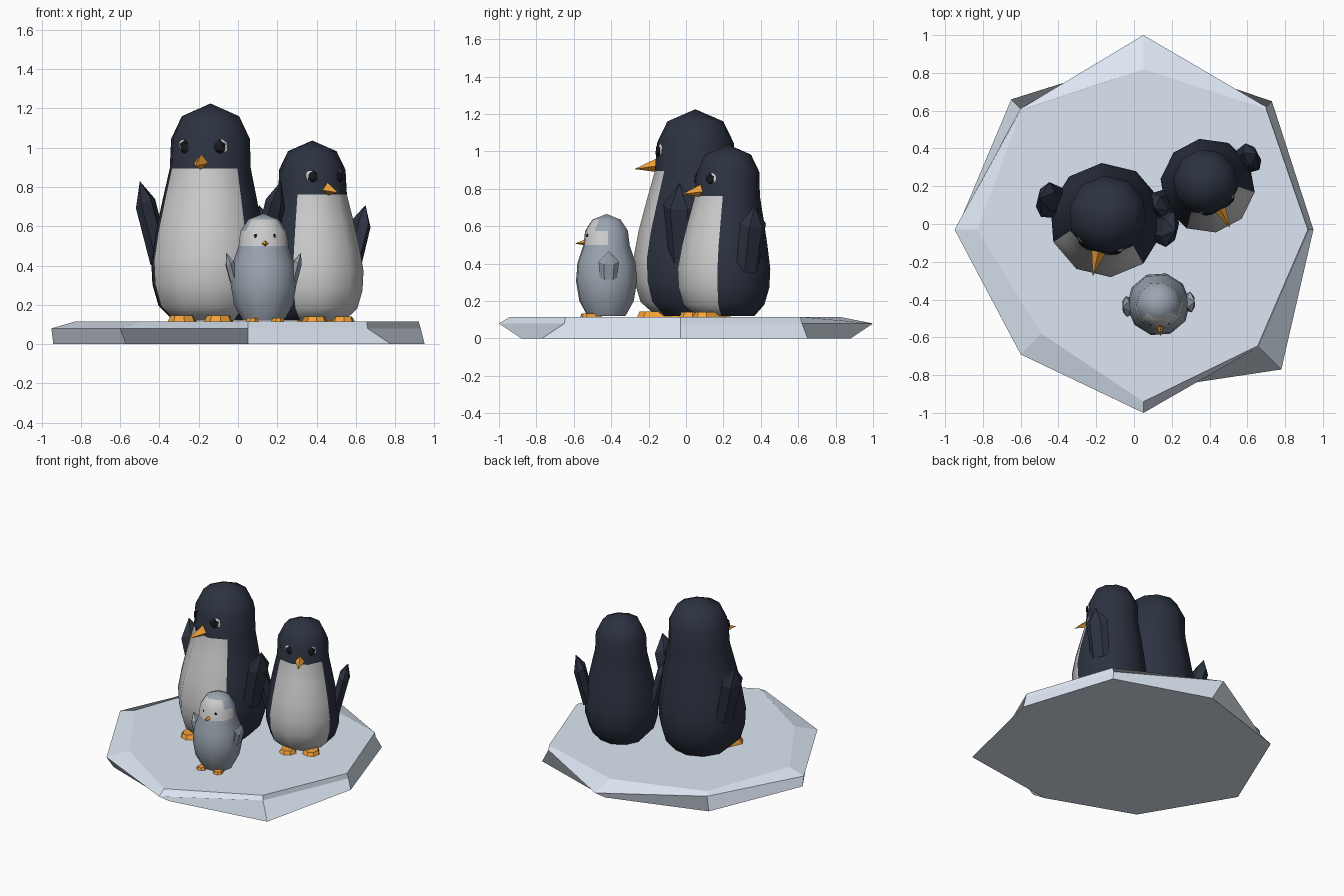
import bpy, bmesh, math
from math import radians, sin, cos
from mathutils import Matrix, Vector

if "Cube" in bpy.data.objects:
    bpy.data.objects.remove(bpy.data.objects["Cube"])

COLOURS = {
    "dark": (0.025, 0.032, 0.052, 1), "white": (0.88, 0.88, 0.88, 1),
    "orange": (0.9, 0.36, 0.04, 1), "grey": (0.33, 0.38, 0.44, 1),
    "black": (0.01, 0.01, 0.014, 1), "ice": (0.72, 0.80, 0.90, 1),
}
MATS = {}
for key, col in COLOURS.items():
    MATS[key] = bpy.data.materials.new(key)
    MATS[key].diffuse_color = col


def finish(name, bm, mats, matrix, smooth=None):
    bmesh.ops.recalc_face_normals(bm, faces=bm.faces)
    bm.transform(matrix)
    me = bpy.data.meshes.new(name)
    bm.to_mesh(me)
    bm.free()
    for m in mats:
        me.materials.append(MATS[m])
    ob = bpy.data.objects.new(name, me)
    bpy.context.collection.objects.link(ob)
    if smooth:
        bpy.ops.object.select_all(action='DESELECT')
        ob.select_set(True)
        bpy.context.view_layer.objects.active = ob
        bpy.ops.object.shade_smooth_by_angle(angle=radians(smooth))
    return ob


def loft(name, rings, mats, matrix=Matrix(), pick=None, smooth=None):
    """Skin a stack of rings; a ring of one point closes to a tip."""
    bm = bmesh.new()
    rows = [[bm.verts.new(p) for p in r] for r in rings]
    bm.faces.new(rows[0])
    for i, (a, b) in enumerate(zip(rows, rows[1:])):
        n = len(a)
        for k in range(n):
            j = (k + 1) % n
            top = [b[0]] if len(b) == 1 else [b[j], b[k]]
            f = bm.faces.new([a[k], a[j]] + top)
            if pick:
                f.material_index = pick(i, k)
    if len(rows[-1]) > 2:
        bm.faces.new(rows[-1])
    return finish(name, bm, mats, matrix, smooth)


def body(name, profile, mats, matrix, pick):
    rings = []
    for z, r, fwd in profile:
        if r == 0:
            rings.append([(0, -fwd, z)])
        else:
            angles = [radians(216 + 36 * k) for k in range(10)]
            rings.append([(r * cos(a), r * sin(a) - fwd, z) for a in angles])
    loft(name, rings, mats, matrix, pick, 45)


def flipper(name, side, mat, matrix, z, r, width, thick):
    """Flat six-sided paddle, leaning outward, with a pointed tip."""
    rings = []
    for zz, rr, w in ((z[0], r[0], width * .85), (z[1], r[1], width)):
        rings.append([(side * (rr + thick * sin(radians(60 * k))), w * cos(radians(60 * k)),
                       zz - thick * .6 * sin(radians(60 * k))) for k in range(6)])
    rings.append([(side * r[2], 0, z[2])])
    loft(name, rings, [mat], matrix)


def blob(name, mat, matrix, angle, radius, z, size):
    """Flattened low-poly ball set on the head at an angle from the beak."""
    bm = bmesh.new()
    bmesh.ops.create_icosphere(bm, subdivisions=1, radius=1)
    place = (Matrix.Rotation(radians(angle), 4, 'Z') @ Matrix.Translation((0, -radius, z))
             @ Matrix.Diagonal((*size, 1)))
    finish(name, bm, [mat], matrix @ place)


def beak(name, matrix, y0, zc, half_w, up, down, tip):
    base = [(-half_w, y0, zc), (0, y0, zc - down), (half_w, y0, zc), (0, y0, zc + up)]
    loft(name, [base, [tip]], ["orange"], matrix)


def foot(name, side, matrix, x, back, front, w, h):
    """Webbed wedge, wider at the toes."""
    rings = []
    for s, z in ((1, 0), (.8, h)):
        pts = [(-.5, back), (.5, back), (1, front * .85), (.4, front), (-.4, front), (-1, front * .85)]
        rings.append([(side * x + px * w * s, y * (1 if s == 1 else .96), z) for px, y in pts])
    loft(name, rings, ["orange"], matrix)


def placed(x, y, yaw, s):
    return (Matrix.Translation((x, y, .115)) @ Matrix.Rotation(radians(yaw), 4, 'Z')
            @ Matrix.Scale(s, 4))


# Ice floe: bottom, rim and top outlines
bottom = [(.05, .88), (.73, .65), (.95, -.03), (.78, -.77), (.05, -.88), (-.57, -.65), (-.94, -.03), (-.65, .66)]
rim = [(.05, 1), (.70, .62), (.93, -.03), (.66, -.65), (.05, -1), (-.60, -.69), (-.95, -.03), (-.60, .61)]
top = [(.05, .82), (.70, .61), (.92, -.03), (.655, -.645), (.05, -.94), (-.49, -.58), (-.83, -.03), (-.595, .605)]
loft("ice_floe", [[(x, y, z) for x, y in ring] for ring, z in ((bottom, 0), (rim, .08), (top, .115))], ["ice"])

# Two adult penguins share one design at different sizes
ADULT = [(.005, .19, .02), (.08, .265, .03), (.19, .297, .03), (.31, .303, .03), (.46, .28, .025),
         (.62, .247, .015), (.78, .212, .005), (.93, .206, 0), (1.045, .15, 0), (1.11, 0, 0)]
for label, M in (("large", placed(-.14, .05, -13.5, 1)), ("medium", placed(.378, .225, 28, .83))):
    body(label + "_penguin_body", ADULT, ["dark", "white"], M,
         lambda i, k: 1 if i < 6 and k < 3 else 0)
    beak(label + "_penguin_beak", M, -.175, .81, .046, .055, .04, (0, -.335, .79))
    for side, tag in ((-1, "_right"), (1, "_left")):
        flipper(label + "_flipper" + tag, side, "dark", M, (.31, .60, .715), (.265, .34, .37), .095, .045)
        blob(label + "_eye_white" + tag, "white", M, side * 29, .19, .89, (.044, .018, .05))
        blob(label + "_eye" + tag, "black", M, side * 26.5, .198, .888, (.036, .022, .04))
        foot(label + "_foot" + tag, side, M, .095, -.05, -.29, .07, .03)

# Chick with pale face
CHICK = [(.005, .105, 0), (.085, .15, 0), (.19, .168, 0), (.29, .16, 0), (.385, .127, 0),
         (.46, .118, 0), (.52, .078, 0), (.55, 0, 0)]
M = placed(.13, -.425, 4, 1)
body("chick_body", CHICK, ["grey", "white"], M,
     lambda i, k: 1 if (i == 4 and k in (9, 0, 1, 2, 3)) or (i == 5 and k < 3) else 0)
beak("chick_beak", M, -.105, .398, .022, .02, .018, (0, -.17, .392))
for side, tag in ((-1, "_right"), (1, "_left")):
    flipper("chick_flipper" + tag, side, "grey", M, (.21, .295, .352), (.15, .172, .192), .055, .022)
    blob("chick_eye" + tag, "black", M, side * 23, .112, .435, (.014, .01, .016))
    foot("chick_foot" + tag, side, M, .065, -.03, -.135, .033, .018)

for m in bpy.data.materials:
    if m.users and not m.is_grease_pencil:
        m.use_nodes = True
        m.node_tree.nodes["Principled BSDF"].inputs["Base Color"].default_value = m.diffuse_color
